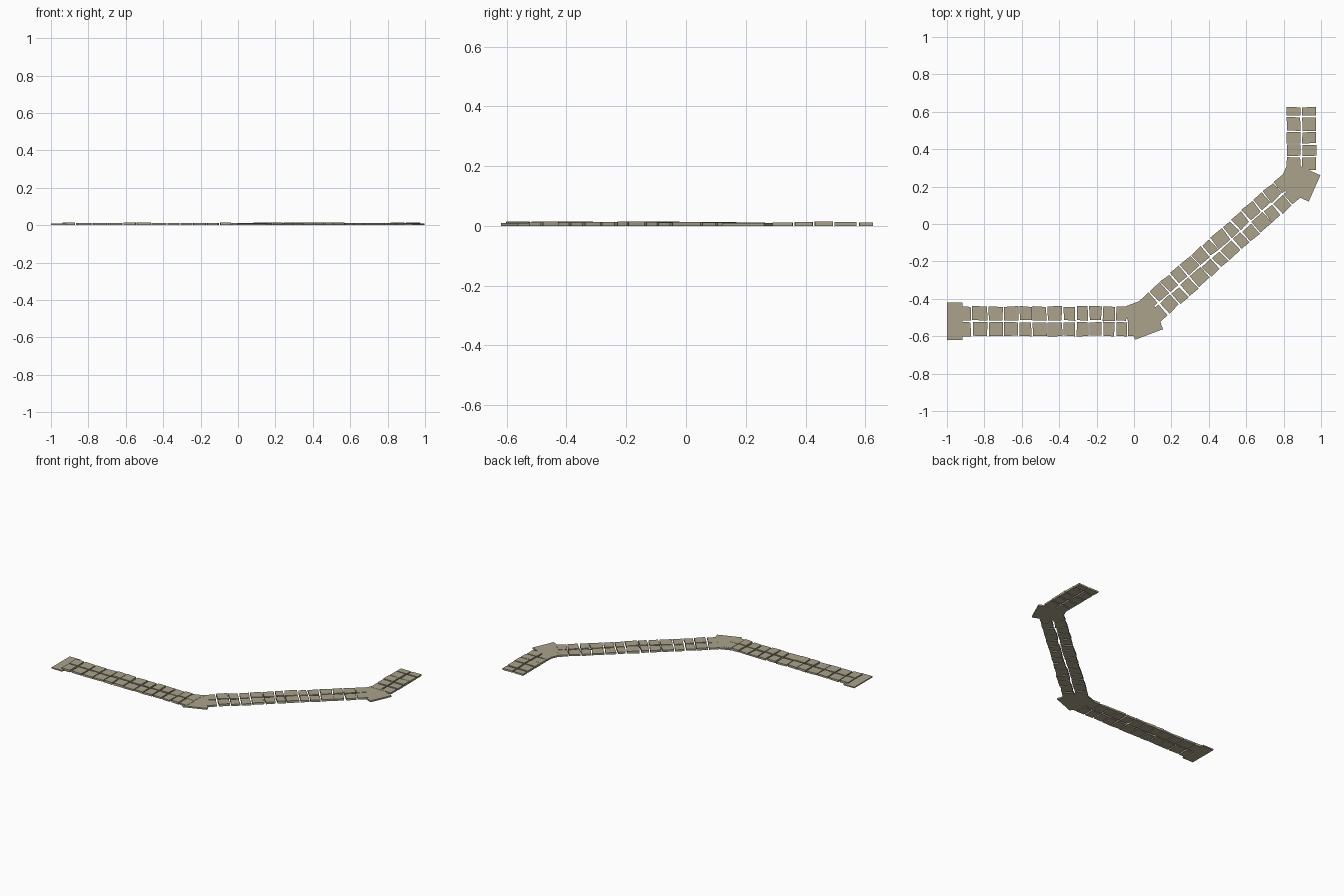
import bpy, math, random
from mathutils import Vector

if "Cube" in bpy.data.objects:
    bpy.data.objects.remove(bpy.data.objects["Cube"])

random.seed(4)
stone = bpy.data.materials.new("warm_grey_stone")
stone.diffuse_color = (0.40, 0.36, 0.26, 1)
stone.use_nodes = True
stone.node_tree.nodes["Principled BSDF"].inputs["Base Color"].default_value = stone.diffuse_color


def make_object(name, verts, faces):
    me = bpy.data.meshes.new(name)
    me.from_pydata(verts, [], faces)
    me.materials.append(stone)
    ob = bpy.data.objects.new(name, me)
    bpy.context.collection.objects.link(ob)
    return ob


def add_slab(verts, faces, quad, height):
    """Extrude a counter-clockwise ground quad from z = 0 up to height."""
    n = len(verts)
    verts += [(p[0], p[1], 0) for p in quad] + [(p[0], p[1], height) for p in quad]
    faces += [(n + 3, n + 2, n + 1, n), (n + 4, n + 5, n + 6, n + 7)]
    faces += [(n + i, n + (i + 1) % 4, n + 4 + (i + 1) % 4, n + 4 + i) for i in range(4)]


def frame(origin, angle):
    a = math.radians(angle)
    u, v = Vector((math.cos(a), math.sin(a))), Vector((-math.sin(a), math.cos(a)))
    o = Vector(origin)
    return lambda s, t: o + u * s + v * t


def plate(name, origin, angle, s0, s1, t0, t1, height):
    f = frame(origin, angle)
    verts, faces = [], []
    add_slab(verts, faces, [f(s0, t0), f(s1, t0), f(s1, t1), f(s0, t1)], height)
    make_object(name, verts, faces)


def paved_run(name, origin, angle, cuts, raised=(), jitter=0.005):
    """Two rows of slightly irregular stones between the given cuts."""
    f = frame(origin, angle)
    verts, faces = [], []
    j = lambda: random.uniform(-jitter, jitter) * 0.6
    for i, (a, b) in enumerate(zip(cuts, cuts[1:])):
        h = 0.0155 if i in raised else random.uniform(0.011, 0.0135)
        for t0, t1 in ((-0.079, -0.005), (0.005, 0.079)):
            s0, s1 = a + 0.004, b - 0.004
            quad = [f(s0 + j(), t0 + j()), f(s1 + j(), t0 + j()),
                    f(s1 + j(), t1 + j()), f(s0 + j(), t1 + j())]
            add_slab(verts, faces, quad, h)
    make_object(name, verts, faces)


# three straight runs of paving
paved_run("first_paving", (0, -0.52), 0,
          [-0.94, -0.867, -0.78, -0.698, -0.615, -0.545, -0.465, -0.38, -0.31,
           -0.242, -0.17, -0.10, -0.035, 0.03], raised=(0, 4, 5, 11))
n = 14
cuts = [0.04 + 1.03 * (i + (random.uniform(-0.12, 0.12) if 0 < i < n else 0)) / n
        for i in range(n + 1)]
paved_run("middle_paving", (0.045, -0.50), 41.4, cuts, raised=(1, 6, 7), jitter=0.007)
paved_run("last_paving", (0.895, 0), 90,
          [0.285, 0.36, 0.427, 0.495, 0.575, 0.629], raised=(2,), jitter=0.003)

# end slab and the two slabs under the bends
plate("end_slab", (-0.96, -0.52), 0, -0.04, 0.043, -0.1, 0.1, 0.008)
plate("first_bend_slab", (0.045, -0.497), 20.7, -0.08, 0.08, -0.1, 0.085, 0.010)
plate("second_bend_slab", (0.874, 0.231), 66, -0.077, 0.077, -0.1, 0.085, 0.010)
